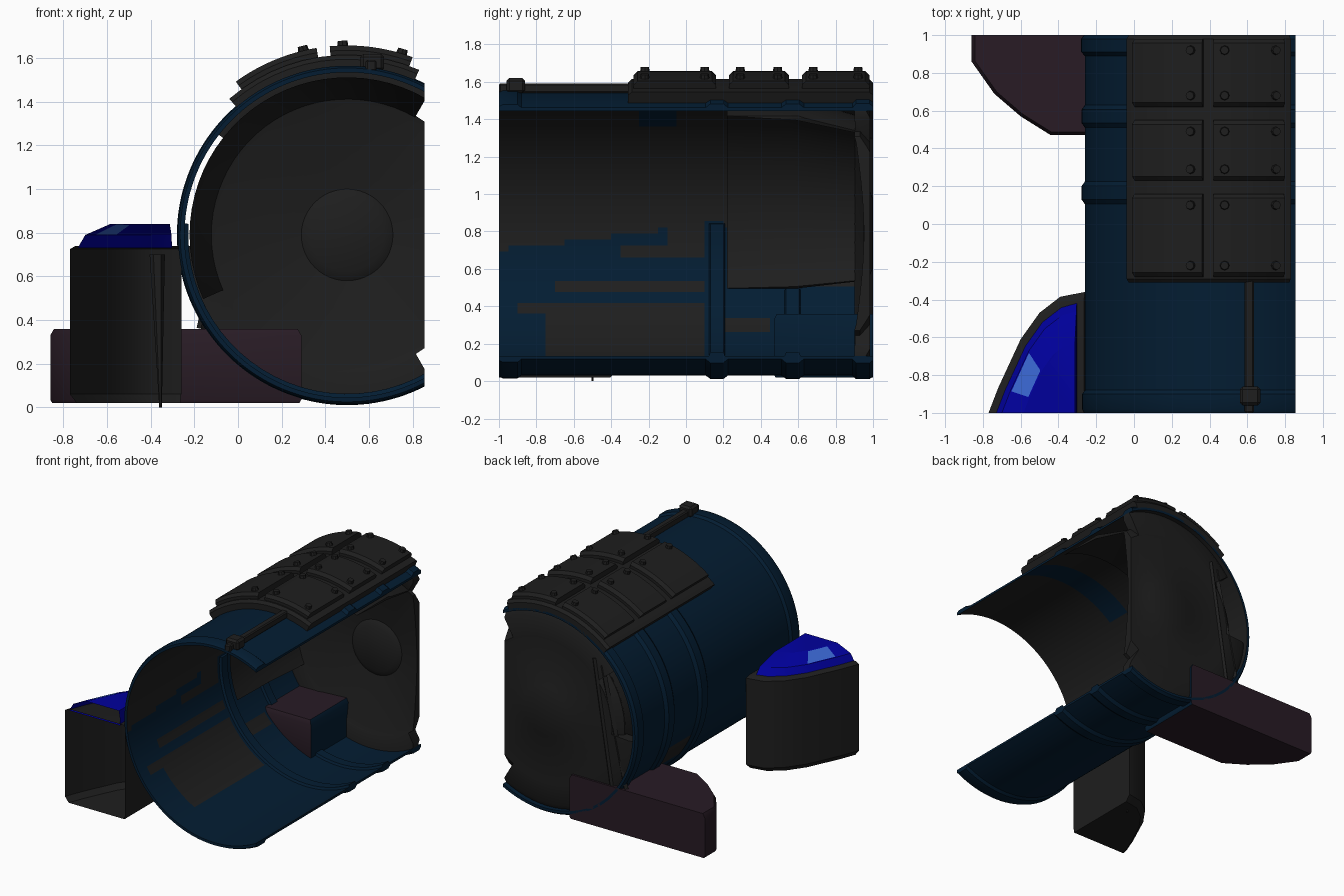
import bpy, bmesh
from math import cos, sin, acos, radians, degrees
from mathutils import Vector

if "Cube" in bpy.data.objects:
    bpy.data.objects.remove(bpy.data.objects["Cube"])

CX, CZ, CUT = 0.5, 0.79, 0.855      # barrel axis and the open side plane


def material(name, rgb):
    m = bpy.data.materials.new(name)
    m.use_nodes = True
    m.diffuse_color = (*rgb, 1)
    m.node_tree.nodes["Principled BSDF"].inputs["Base Color"].default_value = (*rgb, 1)
    return m


GREY = material("charcoal grey", (0.013, 0.013, 0.013))
NAVY = material("navy blue", (0.001, 0.012, 0.032))
PURPLE = material("dusky purple", (0.021, 0.011, 0.018))
BRIGHT = material("bright blue", (0.0, 0.0, 0.33))
PALE = material("pale blue", (0.04, 0.13, 0.62))


def finish(name, bm, mats, angle=35):
    mesh = bpy.data.meshes.new(name)
    bm.to_mesh(mesh)
    bm.free()
    ob = bpy.data.objects.new(name, mesh)
    bpy.context.collection.objects.link(ob)
    for m in mats:
        mesh.materials.append(m)
    bpy.ops.object.select_all(action="DESELECT")
    bpy.context.view_layer.objects.active = ob
    ob.select_set(True)
    bpy.ops.object.shade_smooth_by_angle(angle=radians(angle))
    return ob


def polar(r, a, y):
    return Vector((CX + r * cos(radians(a)), y, CZ + r * sin(radians(a))))


def lathe(name, profile, mats, a0=0, a1=360, n=72, closed=True, rule=None):
    """Sweep (radius, y) points about the barrel axis, trimmed at the open side."""
    bm = bmesh.new()
    full = a1 - a0 == 360
    cols = [[bm.verts.new(polar(r, a0 + (a1 - a0) * i / n, y)) for r, y in profile]
            for i in range(n if full else n + 1)]
    k = len(profile)
    for i in range(n):
        p, q = cols[i], cols[(i + 1) % len(cols)]
        for j in range(k if closed else k - 1):
            j2 = (j + 1) % k
            bm.faces.new((p[j], p[j2], q[j2], q[j]))
    if closed and not full:
        bm.faces.new(cols[0])
        bm.faces.new(cols[-1])
    bmesh.ops.remove_doubles(bm, verts=bm.verts, dist=0.0005)
    bmesh.ops.bisect_plane(bm, geom=bm.verts[:] + bm.edges[:] + bm.faces[:],
                           plane_co=(CUT, 0, 0), plane_no=(1, 0, 0), clear_outer=True)
    rim = [e for e in bm.edges if e.is_boundary and all(abs(v.co.x - CUT) < 1e-4 for v in e.verts)]
    if rim:
        bmesh.ops.holes_fill(bm, edges=rim, sides=0)
    if rule:
        for f in bm.faces:
            f.material_index = rule(f.calc_center_median())
    bmesh.ops.recalc_face_normals(bm, faces=bm.faces)
    return finish(name, bm, mats)


def loft(outline, tiers, pivot, open_front=False):
    """Stack scaled copies of a plan outline; optionally leave the front plane open."""
    bm = bmesh.new()
    rings = [[bm.verts.new((pivot[0] + (x - pivot[0]) * s, pivot[1] + (y - pivot[1]) * s, z))
              for x, y in outline] for z, s in tiers]
    k = len(outline)
    for lo, hi in zip(rings, rings[1:]):
        for j in range(k):
            bm.faces.new((lo[j], lo[(j + 1) % k], hi[(j + 1) % k], hi[j]))
    bm.faces.new(rings[0])
    bm.faces.new(rings[-1])
    bmesh.ops.recalc_face_normals(bm, faces=bm.faces)
    if open_front:
        front = [f for f in bm.faces if all(v.co.y < -0.999 for v in f.verts)]
        bmesh.ops.delete(bm, geom=front, context="FACES")
    bm.normal_update()
    return bm


def box(name, lo, hi, mat, bevel=0.008):
    bm = bmesh.new()
    bmesh.ops.create_cube(bm, size=1)
    for v in bm.verts:
        v.co = [a + (b - a) * (c + 0.5) for a, b, c in zip(lo, hi, v.co)]
    bmesh.ops.bevel(bm, geom=bm.edges[:], offset=bevel, segments=1, affect="EDGES")
    return finish(name, bm, [mat])


def rod(name, start, end, r0, r1, mat, sides=8):
    start, end = Vector(start), Vector(end)
    d = end - start
    bm = bmesh.new()
    bmesh.ops.create_cone(bm, cap_ends=True, segments=sides, radius1=r0, radius2=r1, depth=d.length)
    rot = d.to_track_quat("Z", "Y")
    for v in bm.verts:
        v.co = rot @ v.co + (start + end) / 2
    return finish(name, bm, [mat])


# Barrel shell: ribbed outside, two-tone lining inside
def shell_rule(c):
    y, z = c.y, c.z
    if c.x > CUT - 0.001:
        return 0
    if Vector((c.x - CX, c.z - CZ)).length > 0.7475:
        return int(c.x < 0.1 and 0.23 < y < 0.51 and 0.33 < z < 0.5)
    if -0.25 < y < -0.03 and z > 1.36:
        return 0
    edge = 0.7 + (y + 1) * 0.125 if y < 0.2 else max(0.52, 0.85 - (y - 0.2) * 1.65)
    patches = ((-0.75, 0.1, 0.13, 0.41), (-0.88, -0.7, 0.36, 0.42),
               (-0.7, 0.1, 0.48, 0.55), (-0.35, 0.12, 0.66, 0.72), (-0.1, 0.12, 0.7, 0.83),
               (0.2, 0.45, 0.26, 0.33))
    return int(z > edge or any(a < y < b and l < z < h for a, b, l, h in patches))


outer = [(0.765, -1), (0.775, -0.98), (0.775, -0.9), (0.76, -0.88)]
for y in (0.165, 0.57):
    outer += [(0.76, y - 0.06), (0.778, y - 0.035), (0.778, y + 0.035), (0.76, y + 0.06)]
outer += [(0.76, 0.89), (0.78, 0.91), (0.78, 0.98), (0.765, 1)]
inner = [(0.745, 1 - 0.05 * i) for i in range(41)]
lathe("barrel_shell", outer + inner, [NAVY, GREY], n=144, rule=shell_rule)
for i, y in enumerate((0.165, 0.57)):
    lathe(f"inner_rib_{i + 1}", [(0.75, y - 0.045), (0.728, y - 0.035), (0.728, y + 0.035), (0.75, y + 0.045)],
          [NAVY], 176 + 28 * i, 300, 24)

# Rear bulkhead: dished disc with hub, side funnel and outer rim sections
lathe("rear_bulkhead", [(0, 0.95), (0.17, 0.95), (0.21, 0.975), (0.6, 0.91), (0.63, 0.9), (0.63, 0.93),
                        (0.56, 0.985), (0.22, 0.985), (0.19, 0.998), (0, 0.998)], [GREY], n=48, closed=False)
lathe("bulkhead_funnel", [(0.722, 0.22), (0.722, 0.6), (0.63, 0.92), (0.618, 0.92), (0.7, 0.58)],
      [GREY], 60, 204, 30)
for name, a, b in (("upper_rim", 60, 142), ("lower_rim", 184, 300)):
    lathe(name, [(0.55, 0.95), (0.62, 0.905), (0.75, 0.9), (0.75, 0.96), (0.71, 0.985), (0.55, 0.985)],
          [GREY], a, b, 24)
rod("rear_strut_inner", (0.09, 0.98, 1.3), (-0.06, 0.98, 0.34), 0.02, 0.02, GREY, 4)
rod("rear_strut_outer", (0.03, 0.97, 1.26), (-0.17, 0.97, 0.36), 0.02, 0.02, GREY, 4)


# Roof armour: curved base, six panels and their bolts
def angle_at(x, r):
    return degrees(acos((x - CX) / r))


def slab(name, x0, x1, y0, y1, r0, r1, c):
    lathe(name, [(r0, y0), (r1 - c, y0), (r1, y0 + c), (r1, y1 - c), (r1 - c, y1), (r0, y1)],
          [GREY], angle_at(x1, r1), angle_at(x0, r1), 12)


slab("roof_base", -0.04, 0.83, -0.31, 1.0, 0.75, 0.825, 0.02)
for row, (y0, y1) in enumerate(((-0.28, 0.16), (0.23, 0.55), (0.62, 0.98))):
    for side, x0, x1, bolts in (("right", -0.01, 0.36, (0.3,)), ("left", 0.42, 0.8, (0.48, 0.75))):
        slab(f"roof_panel_{side}_{row + 1}", x0, x1, y0, y1, 0.8, 0.868, 0.022)
        for bx in bolts:
            for by in (y0 + 0.06, y1 - 0.06):
                a = angle_at(bx, 0.868)
                rod(f"roof_bolt_{side}_{row + 1}", polar(0.855, a, by), polar(0.89, a, by), 0.027, 0.022, GREY)

# Roof rail and its clamp
box("roof_rail", (0.585, -1, 1.54), (0.635, -0.28, 1.592), GREY)
box("rail_clamp", (0.56, -0.96, 1.54), (0.67, -0.86, 1.62), GREY, 0.015)

# Hollow side pod with a glossy cap and a tapered inner prop
pod = [(-0.77, -1), (-0.72, -0.87), (-0.6, -0.61), (-0.5, -0.47), (-0.39, -0.385), (-0.26, -0.36), (-0.26, -1)]
pivot = (-0.33, -1)
finish("side_pod", loft(pod, [(0.02, 0.93), (0.06, 1), (0.725, 1), (0.74, 0.94)], pivot, True), [GREY])
cap = [(min(x, -0.3), y) for x, y in pod]
bm = loft(cap, [(0.73, 0.92), (0.79, 0.84), (0.84, 0.58)], pivot, True)
spot = Vector((-0.6, -0.82, 0.82))
glint = min(bm.faces, key=lambda f: (f.calc_center_median() - spot).length)
bmesh.ops.inset_individual(bm, faces=[glint], thickness=0.01)
for f in bm.faces:
    f.material_index = int(f == glint)
finish("pod_cap", bm, [BRIGHT, PALE], 20)
rod("pod_prop", (-0.355, -0.5, 0), (-0.37, -0.5, 0.7), 0.006, 0.035, GREY, 6)

# Rear step block reaching into the barrel
step = [(-0.86, 1), (-0.86, 0.86), (-0.74, 0.69), (-0.6, 0.57), (-0.44, 0.47), (0.29, 0.47), (0.29, 1)]
bm = loft(step, [(0.02, 0.985), (0.035, 1), (0.33, 1), (0.36, 0.97)], (-0.28, 1))
for f in bm.faces:
    f.material_index = int(f.normal.x > 0.6)
finish("step_block", bm, [PURPLE, NAVY])
